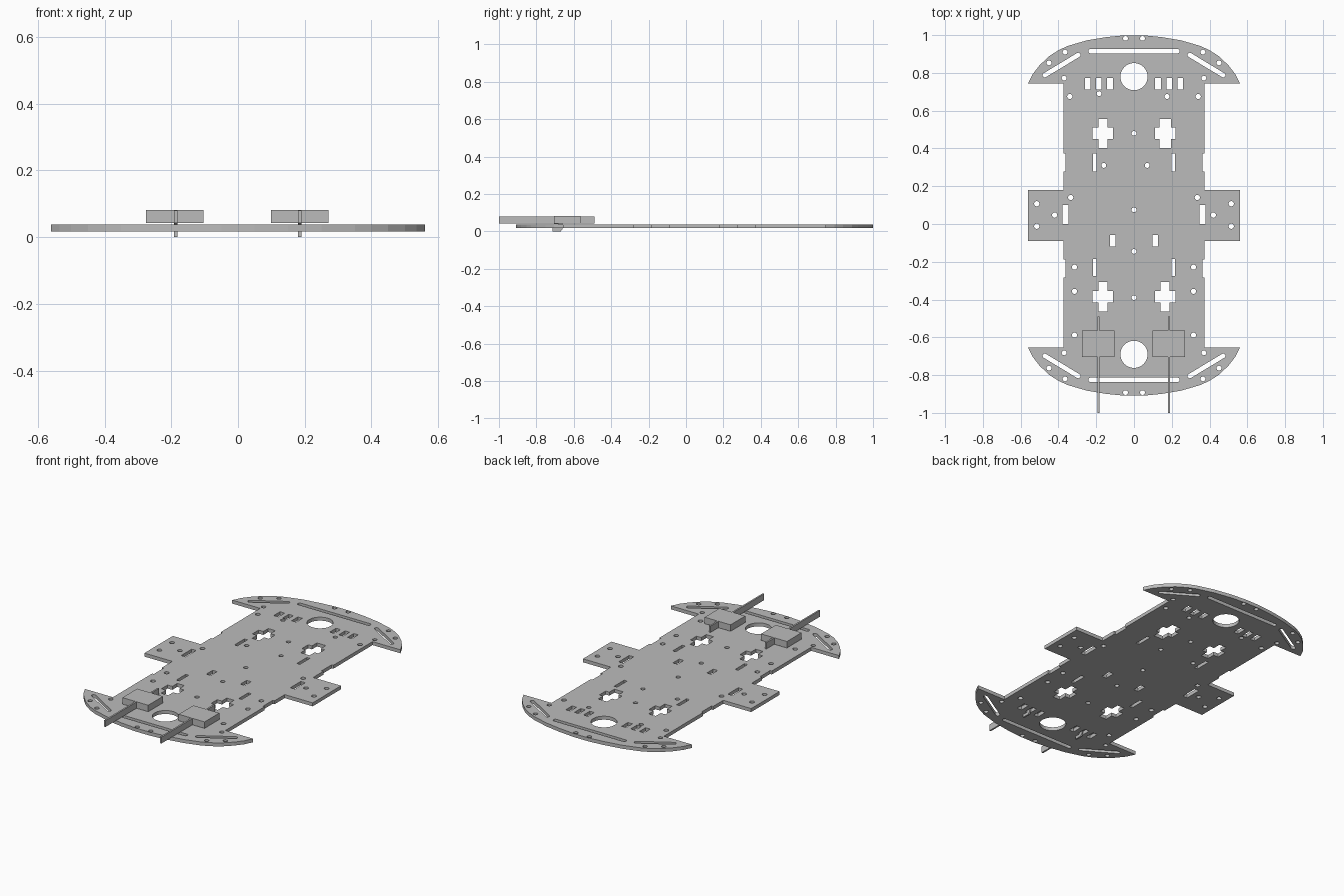
import bpy, bmesh, math

if "Cube" in bpy.data.objects:
    bpy.data.objects.remove(bpy.data.objects["Cube"])

MID = 0.045            # y about which the plate is symmetric
Z0, Z1 = 0.017, 0.038  # plate bottom and top

grey = bpy.data.materials.new("plain grey")
grey.diffuse_color = (0.5, 0.5, 0.5, 1)
grey.use_nodes = True
grey.node_tree.nodes["Principled BSDF"].inputs["Base Color"].default_value = grey.diffuse_color


def flip(pts):
    return [(x, 2 * MID - y) for x, y in pts]


def rect(x, y, w, h):
    return [(x - w/2, y - h/2), (x + w/2, y - h/2), (x + w/2, y + h/2), (x - w/2, y + h/2)]


def circle(x, y, r, n=16):
    return [(x + r * math.cos(2*math.pi*i/n), y + r * math.sin(2*math.pi*i/n)) for i in range(n)]


def slot(x0, y0, x1, y1, r=0.012, n=6):
    a = math.atan2(y1 - y0, x1 - x0)
    pts = []
    for cx, cy, s in ((x1, y1, a - math.pi/2), (x0, y0, a + math.pi/2)):
        pts += [(cx + r*math.cos(s + math.pi*i/n), cy + r*math.sin(s + math.pi*i/n)) for i in range(n + 1)]
    return pts


def cross(x, y, a, b, c, d):
    # a: half width of upright, b: its half height, c: half width of bar, d: its half height
    q = [(c, d), (a, d), (a, b)]
    q += [(-px, py) for px, py in q[::-1]]
    q += [(px, -py) for px, py in q[::-1]]
    return [(x + px, y + py) for px, py in q]


# plate outline: upper right quarter, then mirrored
quarter = [(0.56, 0.18), (0.374, 0.18), (0.374, 0.277), (0.363, 0.277), (0.363, 0.372),
           (0.374, 0.372), (0.374, 0.745), (0.56, 0.745), (0.535, 0.795), (0.5, 0.84),
           (0.45, 0.888), (0.4, 0.92), (0.35, 0.943), (0.25, 0.972), (0.15, 0.989), (0.05, 0.999)]
half = flip(quarter)[::-1] + quarter
loops = [half + [(-x, y) for x, y in half[::-1]]]

# big round holes and long slots at both ends
for f in (list, flip):
    loops.append(f(circle(0, 0.78, 0.072, 40)))
    loops.append(f(slot(-0.23, 0.915, 0.23, 0.915)))
    for s in (-1, 1):
        loops.append(f(slot(s*0.295, 0.895, s*0.472, 0.788)))
        for x in (0.127, 0.187, 0.245):
            loops.append(f(rect(s*x, 0.742, 0.03, 0.06)))
        for x, y in ((0.045, 0.983), (0.365, 0.91), (0.45, 0.853), (0.37, 0.772)):
            loops.append(f(circle(s*x, y, 0.013)))

# rectangular slots and screw holes on both sides
for s in (-1, 1):
    for x, y, w, h in ((0.208, 0.325, 0.02, 0.095), (0.208, -0.23, 0.02, 0.09),
                       (0.363, 0.05, 0.03, 0.1), (0.113, -0.088, 0.03, 0.06)):
        loops.append(rect(s*x, y, w, h))
    for x, y in ((0.34, 0.675), (0.335, 0.14), (0.515, 0.107), (0.42, 0.047), (0.515, -0.012),
                 (0.315, -0.228), (0.315, -0.357), (0.315, -0.588)):
        loops.append(circle(s*x, y, 0.014))
    loops.append(cross(s*0.165, -0.385, 0.024, 0.077, 0.055, 0.03))
loops.append(cross(-0.165, 0.48, 0.024, 0.077, 0.055, 0.03))
loops.append(cross(0.165, 0.48, 0.03, 0.077, 0.055, 0.03))
for x, y in ((-0.185, 0.69), (0.175, 0.675), (0, 0.48), (-0.16, 0.31), (0.07, 0.31),
             (0, 0.075), (0, -0.145), (0, -0.39)):
    loops.append(circle(x, y, 0.013))


def extrude_loops(name, loops, depth):
    """Filled flat profile with holes, extruded to a mesh centred on local z."""
    cu = bpy.data.curves.new(name + "_profile", 'CURVE')
    cu.dimensions, cu.fill_mode, cu.extrude = '2D', 'BOTH', depth / 2
    for pts in loops:
        sp = cu.splines.new('POLY')
        sp.points.add(len(pts) - 1)
        for p, (x, y) in zip(sp.points, pts):
            p.co = (x, y, 0, 1)
        sp.use_cyclic_u = True
    tmp = bpy.data.objects.new(name + "_tmp", cu)
    bpy.context.collection.objects.link(tmp)
    bpy.context.view_layer.update()
    me = bpy.data.meshes.new_from_object(tmp.evaluated_get(bpy.context.evaluated_depsgraph_get()))
    bpy.data.objects.remove(tmp)
    bm = bmesh.new()
    bm.from_mesh(me)
    bmesh.ops.remove_doubles(bm, verts=bm.verts, dist=1e-5)
    bmesh.ops.recalc_face_normals(bm, faces=bm.faces)
    for fc in bm.faces:
        fc.smooth = False
    bm.to_mesh(me)
    bm.free()
    me.materials.clear()
    me.materials.append(grey)
    ob = bpy.data.objects.new(name, me)
    bpy.context.collection.objects.link(ob)
    return ob


plate = extrude_loops("base_plate", loops, Z1 - Z0)
plate.location.z = (Z0 + Z1) / 2

# hooked blades through the rear slots, each carrying a block
blade_profile = [(-1, 0.042), (-0.715, 0.042), (-0.68, 0.038), (-0.68, 0.017), (-0.715, 0.017),
                 (-0.715, 0), (-0.67, 0), (-0.66, 0.012), (-0.66, 0.042), (-0.49, 0.042),
                 (-0.49, 0.08), (-1, 0.08)]
for side, x, bx in (("left", -0.187, -0.19), ("right", 0.185, 0.185)):
    blade = extrude_loops(side + "_blade", [blade_profile], 0.01)
    blade.rotation_euler = (math.pi/2, 0, math.pi/2)
    blade.location.x = x
    block = extrude_loops(side + "_block", [rect(bx, -0.635, 0.172, 0.14)], 0.039)
    block.location.z = 0.0615
